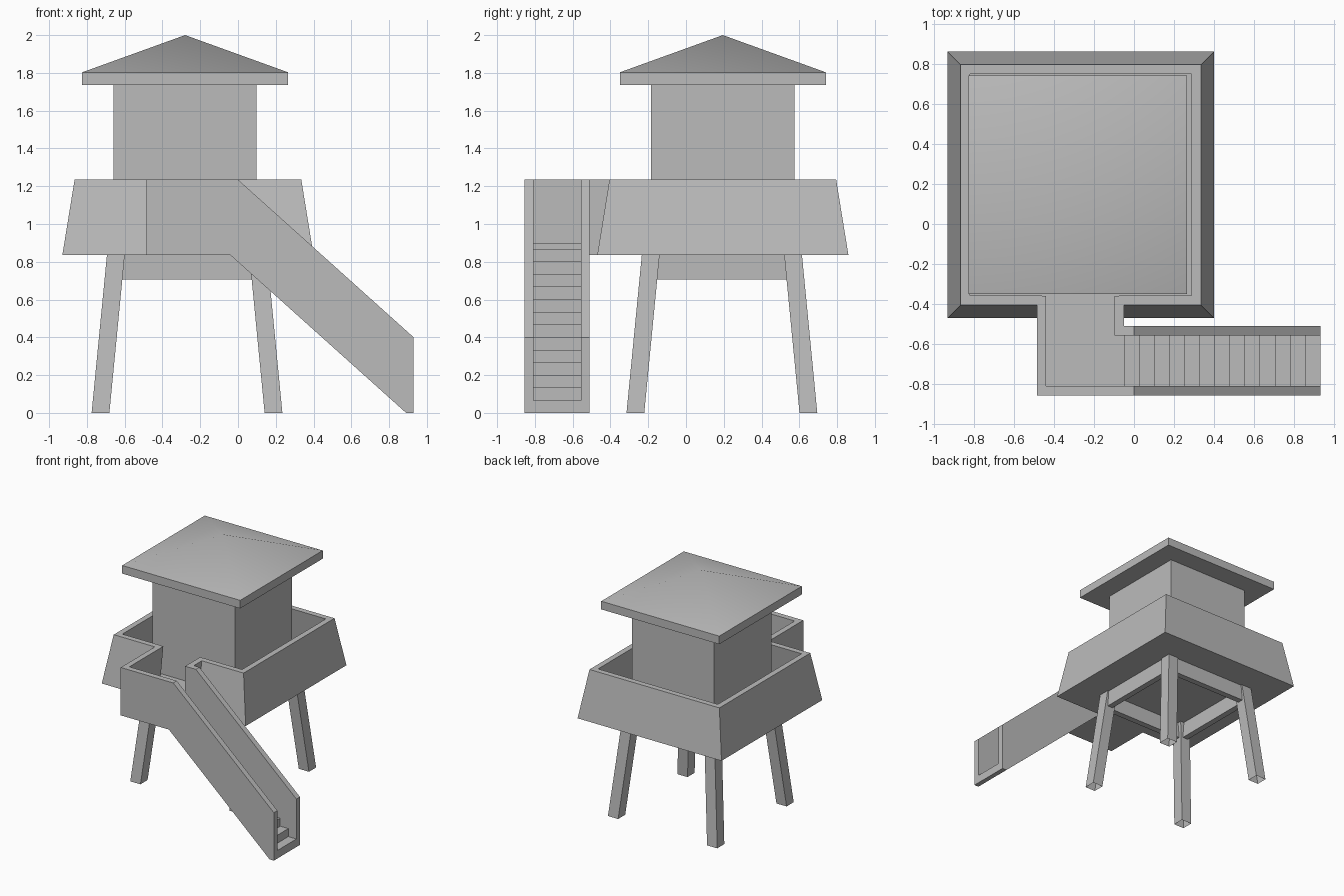
import bpy
import bmesh

cube = bpy.data.objects.get("Cube")
if cube:
    bpy.data.objects.remove(cube, do_unlink=True)

GREY = (0.5, 0.5, 0.5, 1.0)
mat = bpy.data.materials.new("plain grey")
mat.use_nodes = True
mat.diffuse_color = GREY
mat.node_tree.nodes["Principled BSDF"].inputs["Base Color"].default_value = GREY


def loft(name, lower, upper, open_lower=False):
    """Solid between two matching outlines."""
    bm = bmesh.new()
    a = [bm.verts.new(p) for p in lower]
    b = [bm.verts.new(p) for p in upper]
    n = len(a)
    for i in range(n):
        j = (i + 1) % n
        bm.faces.new((a[i], a[j], b[j], b[i]))
    bm.faces.new(b)
    if not open_lower:
        bm.faces.new(a[::-1])
    bmesh.ops.recalc_face_normals(bm, faces=bm.faces)
    mesh = bpy.data.meshes.new(name)
    bm.to_mesh(mesh)
    bm.free()
    mesh.materials.append(mat)
    obj = bpy.data.objects.new(name, mesh)
    bpy.context.collection.objects.link(obj)
    return obj


def rect(x0, x1, y0, y1, z):
    return [(x0, y0, z), (x1, y0, z), (x1, y1, z), (x0, y1, z)]


def square(cx, cy, half, z):
    return rect(cx - half, cx + half, cy - half, cy + half, z)


def box(name, x0, x1, y0, y1, z0, z1):
    return loft(name, rect(x0, x1, y0, y1, z0), rect(x0, x1, y0, y1, z1))


def side_profile(name, points, y0, y1):
    """Extrude an xz outline along y."""
    return loft(name, [(x, y0, z) for x, z in points], [(x, y1, z) for x, z in points])


CY = 0.195          # tower centre in y
CX = -0.265         # deck centre in x
HOUSE_X = -0.28     # cabin and roof centre in x
BASE, FLOOR, RAIL = 0.835, 0.90, 1.235
WALL = 0.047

# Splayed legs
LEG = 0.047
for sx, side in ((-1, "right"), (1, "left")):
    for sy, end in ((-1, "front"), (1, "back")):
        loft(f"{end}_{side}_leg",
             square(-0.27 + sx * 0.458, 0.19 + sy * 0.458, LEG, 0),
             square(-0.27 + sx * 0.376, 0.19 + sy * 0.376, LEG, BASE + 0.01),
             open_lower=True)

# Beams tying the legs together under the deck
for s, a, b in ((-1, "front", "right"), (1, "back", "left")):
    y, x = 0.19 + s * 0.388, -0.27 + s * 0.388
    box(f"{a}_beam", -0.64, 0.10, y - 0.025, y + 0.025, 0.705, BASE + 0.01)
    box(f"{b}_beam", x - 0.025, x + 0.025, -0.18, 0.56, 0.705, BASE + 0.01)

# Deck floor and its sloping parapet with a gap at the landing
loft("deck_floor", square(CX, CY, 0.65, BASE), square(CX, CY, 0.64, FLOOR))


def parapet_outline(half, z, gap0=-0.46, gap1=-0.075):
    pts = []
    for h, flip in ((half, False), (half - WALL, True)):
        loop = [(gap0, CY - h), (CX - h, CY - h), (CX - h, CY + h),
                (CX + h, CY + h), (CX + h, CY - h), (gap1, CY - h)]
        pts += loop[::-1] if flip else loop
    return [(x, y, z) for x, y in pts]


loft("parapet", parapet_outline(0.665, BASE), parapet_outline(0.60, RAIL))

# Landing
Y0, Y1 = -0.855, -0.51
box("landing_floor", -0.485, -0.05, Y0, -0.42, BASE, FLOOR)
for name, x0 in (("landing_right_wall", -0.485), ("landing_left_wall", -0.098)):
    y0 = Y0 if x0 < -0.2 else Y1 - WALL
    loft(name, rect(x0, x0 + WALL, y0, -0.42, BASE), rect(x0, x0 + WALL, y0, -0.36, RAIL))


# Stair side walls
def stair_wall(name, start, y):
    side_profile(name, [(start, BASE), (-0.04, BASE), (0.89, 0), (0.93, 0),
                        (0.93, 0.40), (0, RAIL), (start, RAIL)], y, y + WALL)


stair_wall("outer_stair_wall", -0.485, Y0)
stair_wall("inner_stair_wall", -0.098, Y1 - WALL)

# Steps on a sloping underside
STEPS, RUN, RISE = 13, 0.075, 0.0668
profile = [(-0.06, BASE), (-0.04, BASE), (0.89, 0), (0.93, 0)]
for k in range(STEPS):
    x = 0.93 - k * RUN
    profile += [(x, (k + 1) * RISE), (x - RUN, (k + 1) * RISE)]
profile += [(-0.045, FLOOR), (-0.06, FLOOR)]
side_profile("steps", profile, Y0 + WALL - 0.005, Y1 - WALL + 0.005)

# Cabin
loft("cabin", square(HOUSE_X, CY, 0.379, FLOOR - 0.01), square(HOUSE_X, CY, 0.379, 1.74))

# Eaves slab and pyramid roof in one softly shaded piece
roof = loft("roof", square(HOUSE_X, CY, 0.545, 1.735), square(HOUSE_X, CY, 0.545, 1.803))
bm = bmesh.new()
bm.from_mesh(roof.data)
top = max(bm.faces, key=lambda f: f.calc_center_median().z)
apex = bmesh.ops.poke(bm, faces=[top])["verts"][0]
apex.co.z = 2.0
bm.to_mesh(roof.data)
bm.free()
bpy.ops.object.select_all(action='DESELECT')
roof.select_set(True)
bpy.context.view_layer.objects.active = roof
bpy.ops.object.shade_smooth_by_angle()
